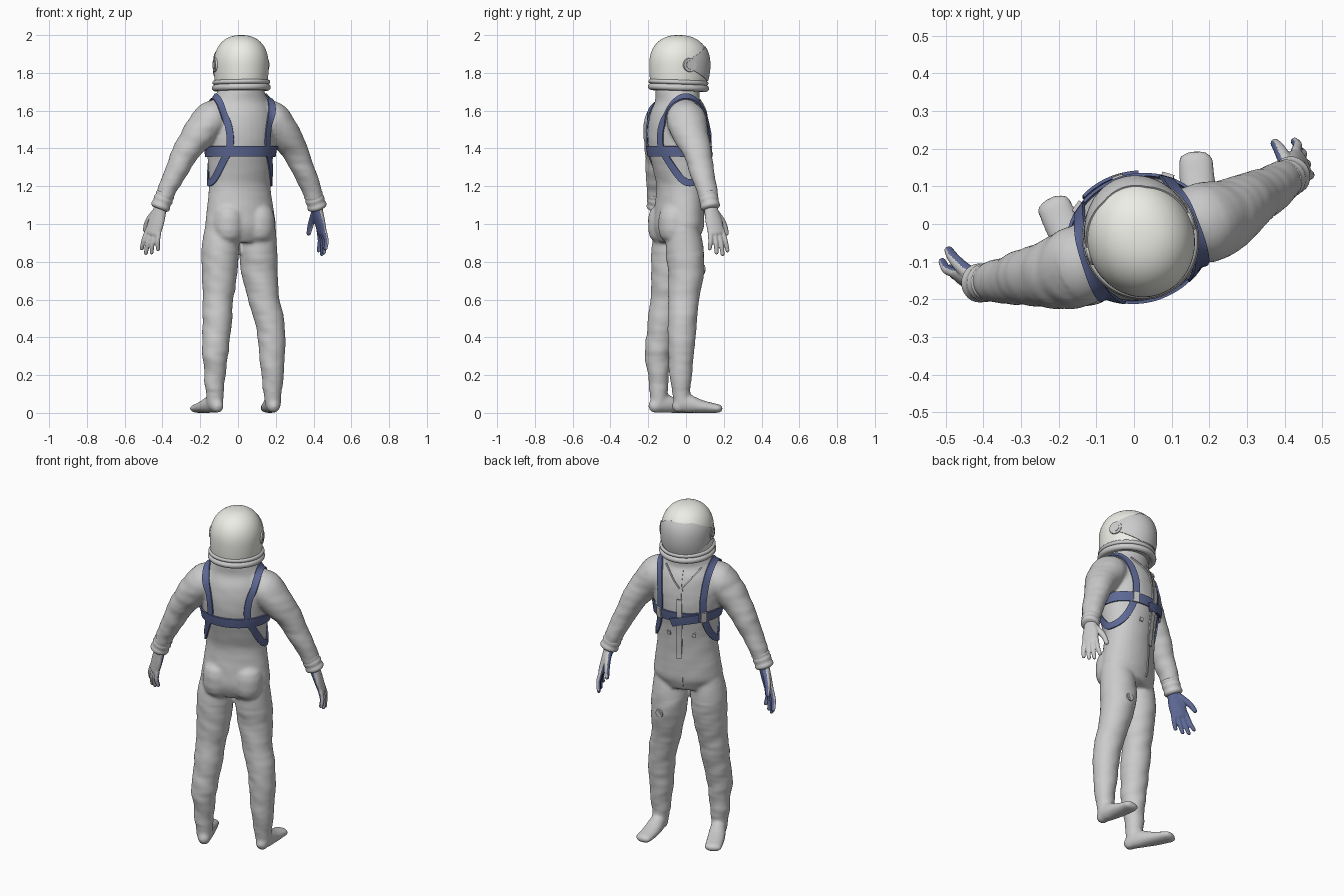
import bpy, bmesh, math
from mathutils import Vector, noise, Matrix
from mathutils.bvhtree import BVHTree

if "Cube" in bpy.data.objects:
    bpy.data.objects.remove(bpy.data.objects["Cube"])

ANG = math.radians(19)          # the figure is turned about z, chest towards +y
CA, SA = math.cos(ANG), math.sin(ANG)


def turn(u, v, z=0):
    return Vector((u * CA - v * SA, u * SA + v * CA, z))


def loc(u, v, z):
    return turn(u, v, z) + Vector((.015, -.045, 0))


FWD, UP = turn(0, 1), Vector((0, 0, 1))


def material(name, rgb):
    m = bpy.data.materials.new(name)
    m.diffuse_color = (*rgb, 1)
    m.use_nodes = True
    m.node_tree.nodes["Principled BSDF"].inputs["Base Color"].default_value = m.diffuse_color
    return m


BLUE = material("blue_webbing", (.11, .14, .3))
WHITE = material("helmet_white", (.85, .85, .8))
GREY = material("glove_grey", (.6, .6, .6))


def spline(pts, n, closed=False):
    P, out = [Vector(p) for p in pts], []
    N = len(P)
    for i in range(N if closed else N - 1):
        a, b, c, d = [P[k % N] if closed else P[min(max(k, 0), N - 1)] for k in range(i - 1, i + 3)]
        for j in range(n):
            t = j / n
            out.append(.5 * (2 * b + (c - a) * t + (2 * a - 5 * b + 4 * c - d) * t * t
                             + (3 * b - a - 3 * c + d) * t ** 3))
    return out if closed else out + [P[-1]]


def tube(bm, pts, hint, n=4, seg=24, cap=True):
    """Elliptical loft through (x, y, z, ra, rb) points with rounded ends."""
    S = spline(pts, n)
    C = [Vector(s[:3]) for s in S]
    rings = []
    for i, s in enumerate(S):
        t = (C[min(i + 1, len(S) - 1)] - C[max(i - 1, 0)]).normalized()
        row = [(C[i], s[3], s[4], t)]
        if cap and i in (0, len(S) - 1):
            sg, r = (-1 if i == 0 else 1), min(s[3], s[4])
            ext = [(C[i] + t * sg * r * math.sin(a), s[3] * math.cos(a), s[4] * math.cos(a), t) for a in (.5, 1, 1.4)]
            row = ext[::-1] + row if i == 0 else row + ext
        rings += row
    vs = []
    for c, ra, rb, t in rings:
        side = t.cross(hint).normalized()
        other = side.cross(t)
        vs.append([bm.verts.new(c + side * ra * math.cos(k * math.tau / seg) + other * rb * math.sin(k * math.tau / seg))
                   for k in range(seg)])
    for a, b in zip(vs, vs[1:]):
        for k in range(seg):
            bm.faces.new((a[k], a[(k + 1) % seg], b[(k + 1) % seg], b[k]))
    bm.faces.new(vs[0][::-1])
    bm.faces.new(vs[-1])


def finish(name, bm, mods=(), mat=None):
    bmesh.ops.recalc_face_normals(bm, faces=bm.faces)
    me = bpy.data.meshes.new(name)
    bm.to_mesh(me)
    bm.free()
    ob = bpy.data.objects.new(name, me)
    bpy.context.collection.objects.link(ob)
    bpy.ops.object.select_all(action='DESELECT')
    ob.select_set(True)
    bpy.context.view_layer.objects.active = ob
    for kind, props in mods:
        m = ob.modifiers.new(kind.lower(), kind)
        for k, v in props.items():
            setattr(m, k, v)
        bpy.ops.object.modifier_apply(modifier=m.name)
    if mat:
        ob.data.materials.append(mat)
    bpy.ops.object.shade_smooth_by_angle(angle=math.radians(45))
    return ob


def fuse(size, it):
    return [('REMESH', dict(mode='VOXEL', voxel_size=size)), ('SMOOTH', dict(factor=.5, iterations=it))]


# Suit: torso, buttocks, arms, legs and feet fused into one skin
bm = bmesh.new()
tube(bm, [(*loc(0, v, z), p, q) for z, p, q, v in (
    (.91, .13, .1, .01), (.98, .188, .125, .005), (1.06, .183, .125, .01), (1.2, .166, .122, .018), (1.3, .17, .138, .012),
    (1.4, .182, .157, .008), (1.5, .188, .158, .004), (1.59, .175, .142, .002), (1.65, .15, .115, 0), (1.69, .13, .115, 0),
    (1.72, .12, .115, 0))], FWD, seg=32, cap=False)
for s in (-1, 1):
    tube(bm, [(*loc(s * .085, -.047, z), .083, .083) for z in (.97, 1.03)], FWD)
    tube(bm, [(*loc(s * u, v, z), r, r * 1.12) for u, v, z, r in (
        (.125, -.008, 1.59, .078), (.175, -.01, 1.55, .096), (.243, -.01, 1.47, .084), (.302, .004, 1.39, .07),
        (.353, .013, 1.29, .059), (.397, .022, 1.2, .051), (.428, .03, 1.12, .042))], FWD)
LEGS = ([(-.09, -.075, .98, .085), (-.093, -.082, .87, .1), (-.098, -.088, .75, .094), (-.107, -.105, .6, .081),
         (-.113, -.13, .45, .076), (-.12, -.148, .32, .068), (-.123, -.146, .2, .055), (-.122, -.145, .1, .046),
         (-.122, -.145, .05, .042)],
        [(.115, -.015, .98, .085), (.107, -.008, .87, .1), (.113, 0, .75, .096), (.138, -.012, .6, .082),
         (.172, -.02, .45, .075), (.182, -.025, .32, .069), (.182, -.027, .2, .058), (.183, -.025, .1, .046),
         (.185, -.02, .05, .042)])
FEET = ([(-.11, -.165), (-.13, -.12), (-.172, -.04), (-.214, .05)],
        [(.188, -.04), (.184, 0), (.172, .08), (.163, .172)])
SOLE = ((.036, .034, .036), (.05, .042, .05), (.034, .048, .034), (.023, .047, .022))
for leg, foot in zip(LEGS, FEET):
    tube(bm, [(*p, p[3]) for p in leg], FWD)
    tube(bm, [(*xy, *zr) for xy, zr in zip(foot, SOLE)], UP)
suit = finish("pressure_suit", bm, fuse(.009, 8))
me = suit.data
# Cloth creases
moves = []
for v in me.vertices:
    c, nz = v.co, v.normal
    limb = 1 if c.z < .85 or (c - loc(0, 0, c.z)).length > .23 else .3
    if c.z < .12 or c.z > 1.66:
        limb = 0
    k = noise.noise(Vector((c.x * 6, c.y * 6, c.z * 13 + c.x * 9))) + .4 * noise.noise(Vector((c.x * 9, c.y * 9, c.z * 30)))
    moves.append(c + nz * (.005 * limb * k + .001))
low = min(p.z for p in moves)
for v, p in zip(me.vertices, moves):
    v.co = p - UP * low
me.update()
tree = BVHTree.FromPolygons([v.co for v in me.vertices], [p.vertices[:] for p in me.polygons])


def strap(name, guess, width, closed=False, off=.005, thick=.006, mat=None):
    """Ribbon laid on the suit along rough (u, v, z) guide points."""
    hits = [tree.find_nearest(p)[:2] for p in spline([loc(*g) for g in guess], 8, closed)]
    co, no = [h[0] for h in hits], [h[1] for h in hits]
    N = len(co)

    def at(i):
        return i % N if closed else min(max(i, 0), N - 1)
    for _ in range(4):
        co = [(co[at(i - 1)] + co[i] * 2 + co[at(i + 1)]) / 4 for i in range(N)]
        no = [(no[at(i - 1)] + no[i] * 2 + no[at(i + 1)]).normalized() for i in range(N)]
    bm, rows = bmesh.new(), []
    for i in range(N):
        w = (co[at(i + 1)] - co[at(i - 1)]).cross(no[i]).normalized() * width / 2
        row = []
        for k in (-1, -.4, .4, 1):
            p, q = tree.find_nearest(co[i] + w * k)[:2]
            lift = max((p - co[i]).dot(no[i]), -.006)
            row.append(bm.verts.new(co[i] + w * k + no[i] * (lift + off)))
        rows.append(row)
    for i in range(N if closed else N - 1):
        a, b = rows[i], rows[(i + 1) % N]
        for k in range(3):
            bm.faces.new((a[k], a[k + 1], b[k + 1], b[k]))
    return finish(name, bm, [('SOLIDIFY', dict(thickness=thick, offset=0))], mat)


# Harness: one loop round each shoulder and a chest band with a loose end
for s, side in ((-1, "left"), (1, "right")):
    strap(side + "_shoulder_strap", [(s * u, v, z) for u, v, z in (
        (.153, 0, 1.68), (.143, -.1, 1.63), (.12, -.15, 1.5), (.12, -.15, 1.4), (.145, -.1, 1.32), (.163, -.01, 1.22),
        (.155, .07, 1.25), (.132, .13, 1.36), (.128, .145, 1.48), (.143, .1, 1.62))], .038, True, .007, .008, BLUE)
    strap(side + "_buckle", [(s * .105, .14, 1.385), (s * .135, .12, 1.385)], .06, off=.016, thick=.01)
    strap(side + "_neck_cord", [(s * .1, .08, 1.66), (s * .05, .125, 1.6), (0, .14, 1.54)], .007, thick=.007)
    strap(side + "_belly_tab", [(s * .06, .14, 1.27), (s * .08, .13, 1.27)], .022, off=.003, thick=.008)
strap("chest_band", [(.18 * math.cos(k * math.tau / 14), .16 * math.sin(k * math.tau / 14), 1.385)
                     for k in range(14)], .055, True, .009, .008, BLUE)
strap("band_loose_end", [(-.1, .14, 1.385), (-.03, .16, 1.375), (.05, .155, 1.35)], .05, off=.02, thick=.008, mat=BLUE)
strap("front_zip", [(0, .12, 1.66), (0, .15, 1.45), (0, .14, 1.2), (0, .14, 1.02), (0, .11, .95)], .012, off=.002, thick=.005)
strap("zip_flap", [(0, .16, 1.5), (0, .16, 1.38), (.005, .14, 1.25), (.01, .14, 1.12)], .03, off=.018, thick=.006)


def disc(name, centre, axis, parts):
    bm = bmesh.new()
    rot = axis.to_track_quat('Z', 'Y').to_matrix().to_4x4()
    for r, h in parts:
        bmesh.ops.create_cone(bm, cap_ends=True, segments=24, radius1=r, radius2=r * .9, depth=h,
                              matrix=Matrix.Translation(centre) @ rot)
    finish(name, bm)


# Zip pull and thigh valve
for name, guess, r in (("zip_pull", loc(0, .16, 1.54), .014), ("thigh_valve", Vector((.11, .1, .76)), .024)):
    p, n = tree.find_nearest(guess)[:2]
    disc(name, p, n, ((r, .008), (r * .55, .014)))

# Gloves and cuffs; the left palm is turned further forward
for s, side, nu, nv in ((-1, "left", -.78, .62), (1, "right", -.97, -.1)):
    wrist = loc(s * .428, .03, 1.12)
    d = turn(s * .26, .14, -.95).normalized()
    n = turn(s * nu, nv)
    n = (n - d * n.dot(d)).normalized()
    t = d.cross(n)
    if t.dot(turn(-s * .6, 1)) < 0:
        t = -t

    def at(a, b, c):
        return wrist + d * a + t * b + n * c
    bm = bmesh.new()
    tube(bm, [(*at(a, 0, 0), w, h) for a, w, h in ((0, .034, .032), (.05, .038, .028), (.11, .047, .024), (.175, .046, .019))], n)
    for i, ln in enumerate((.085, .112, .124, .108)):
        b = -.035 + .0235 * i
        tube(bm, [(*at(.165, b, 0), .0135, .0135), (*at(.17 + ln * .5, b * 1.2, .003), .0128, .0128),
                  (*at(.165 + ln, b * 1.4, .02), .0108, .0108)], n, seg=12)
    tube(bm, [(*at(*p), r, r) for p, r in (((.06, .022, .006), .02), ((.105, .053, .018), .018),
                                           ((.14, .07, .03), .0155), ((.175, .078, .043), .0125))], n, seg=12)
    glove = finish(side + "_glove", bm, fuse(.0045, 3))
    for m in (GREY, BLUE):
        glove.data.materials.append(m)
    for p in glove.data.polygons:
        p.material_index = int(p.normal.dot(n) > .15 and (p.center - wrist).dot(d) > .03)
    bm = bmesh.new()
    e = turn(s * .36, .1, -.93).normalized()
    tube(bm, [(*(wrist + e * a), r, r) for a, r in ((-.045, .045), (-.038, .051), (-.024, .048), (-.01, .052), (.01, .048),
                                                     (.024, .052), (.036, .05), (.044, .04))], FWD, n=2, cap=False)
    finish(side + "_cuff", bm)

# Helmet dome, bulging a little at the face
HC = loc(.004, .004, 0)


def shell(phi, z, k=1):
    low = max(0, (1.84 - z) / .1) ** 2
    r = .143 * max(0, 1 - (max(0, z - 1.84) / .16) ** 2.3) ** (1 / 2.3) - .006 * low
    f = math.cos(phi)
    return HC + turn(r * k * math.sin(phi), r * k * f * (1.17 - .09 * low if f > 0 else 1.09), z)


def grid(bm, nu, nv, f):
    V = [[bm.verts.new(f(i / nu, j / nv)) for i in range(nu + 1)] for j in range(nv + 1)]
    for a, b in zip(V, V[1:]):
        for i in range(nu):
            bm.faces.new((a[i], a[i + 1], b[i + 1], b[i]))
    bmesh.ops.remove_doubles(bm, verts=bm.verts, dist=.0002)


bm = bmesh.new()
grid(bm, 64, 32, lambda i, j: shell(i * math.tau, 1.73 + .27 * math.sin(j * math.pi / 2)))
finish("helmet_dome", bm, mat=WHITE)


# Visor: fans out from the side pivots across the face
def visor(i, j):
    phi = (i - .5) * math.pi * .96
    h = .018 + .072 * min(1, 1.15 * max(0, math.cos(phi)))
    return shell(phi, 1.848 + (2 * j - 1) * h, 1.012)


bm = bmesh.new()
grid(bm, 48, 16, visor)
finish("visor", bm, [('SOLIDIFY', dict(thickness=.005, offset=0))])
for s, side in ((-1, "left"), (1, "right")):
    disc(side + "_visor_pivot", HC + turn(s * .14, .015, 1.842), turn(s, .1), ((.04, .014), (.025, .02)))

# Neck rings
for name, z, R, r in (("helmet_ring", 1.75, .14, .012), ("neck_ring", 1.722, .137, .018)):
    bpy.ops.mesh.primitive_torus_add(major_radius=R, minor_radius=r, major_segments=64, minor_segments=14,
                                     location=HC + UP * z, rotation=(-.04, 0, ANG))
    ring = bpy.context.object
    ring.name = name
    ring.scale = (1, 1.05, 1)
    bpy.ops.object.shade_smooth_by_angle()
# Closing plate under the helmet
disc("neck_plate", HC + UP * 1.722, UP, ((.135, .03),))
